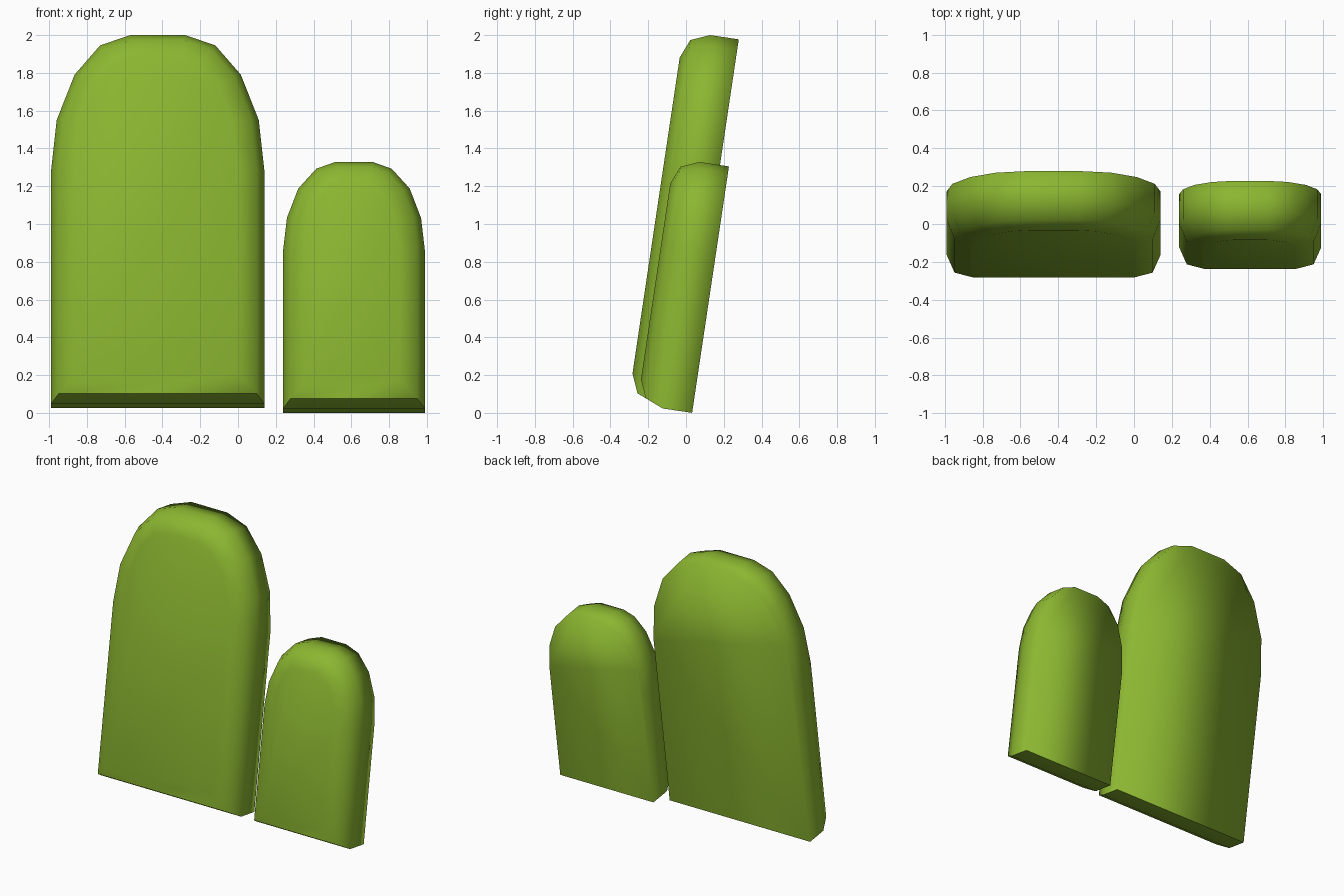
import bpy, bmesh, math
from mathutils import Matrix

if "Cube" in bpy.data.objects:
    bpy.data.objects.remove(bpy.data.objects["Cube"])

green = bpy.data.materials.new("leaf green")
green.diffuse_color = (0.26, 0.47, 0.03, 1)
green.use_nodes = True
green.node_tree.nodes["Principled BSDF"].inputs["Base Color"].default_value = green.diffuse_color

TILT = Matrix.Rotation(math.radians(-8.5), 4, 'X')


def slab(name, cx, bottom, arch, back, front, bevel):
    """Round-topped slab leaning back; arch = right-half outline (x, height)."""
    half = [(arch[0][0], bottom)] + arch
    outline = half + [(-x, z) for x, z in reversed(half)]
    bm = bmesh.new()
    rim_back = [bm.verts.new((x, back, z)) for x, z in outline]
    rim_front = [bm.verts.new((x, front, z)) for x, z in outline]
    n = len(outline)
    bm.faces.new(rim_back)
    face = bm.faces.new(rim_front)
    for i in range(n):
        j = (i + 1) % n
        bm.faces.new((rim_front[i], rim_front[j], rim_back[j], rim_back[i]))
    bmesh.ops.recalc_face_normals(bm, faces=bm.faces[:])

    # rounded front rim
    bmesh.ops.bevel(bm, geom=list(face.edges), offset=bevel, offset_type='OFFSET',
                    segments=2, profile=0.5, affect='EDGES')
    bm.normal_update()

    # smooth everywhere, crisp around the underside
    for f in bm.faces:
        f.smooth = True
    for e in bm.edges:
        under = [f.normal.z < -0.6 for f in e.link_faces]
        e.smooth = len(set(under)) == 1

    bm.transform(Matrix.Translation((cx, 0, 0)) @ TILT)
    me = bpy.data.meshes.new(name)
    bm.to_mesh(me)
    bm.free()
    me.materials.append(green)
    ob = bpy.data.objects.new(name, me)
    bpy.context.collection.objects.link(ob)
    return ob


# large slab
slab("large_slab", -0.425, 0.023,
     [(0.565, 1.269), (0.535, 1.542), (0.44, 1.785), (0.305, 1.942), (0.145, 1.997)],
     -0.016, -0.311, 0.142)

# small slab
slab("small_slab", 0.614, 0.005,
     [(0.375, 0.853), (0.355, 1.025), (0.295, 1.182), (0.2, 1.288), (0.1, 1.324)],
     0.032, -0.262, 0.136)
